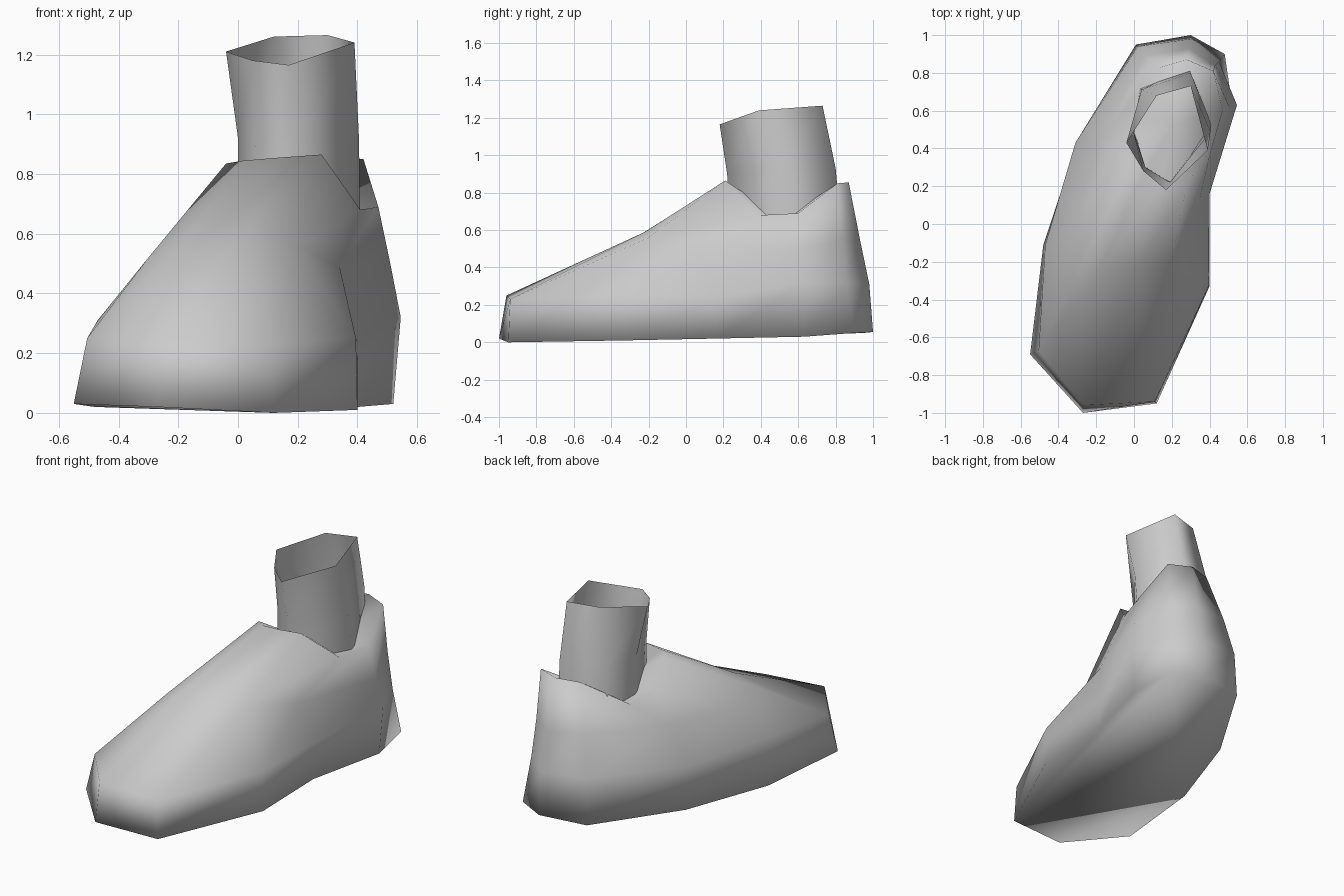
import bpy
import bmesh

default_cube = bpy.data.objects.get("Cube")
if default_cube:
    bpy.data.objects.remove(default_cube, do_unlink=True)


def make_material(name, colour):
    material = bpy.data.materials.new(name)
    material.use_nodes = True
    material.diffuse_color = colour
    shader = material.node_tree.nodes["Principled BSDF"]
    shader.inputs["Base Color"].default_value = colour
    shader.inputs["Roughness"].default_value = 0.8
    return material


def loft(name, rings, material, closed_bottom=False, top_centre=None):
    """Join matching closed rings with quads, from the lowest ring upward."""
    mesh_builder = bmesh.new()
    loops = [[mesh_builder.verts.new(point) for point in ring] for ring in rings]
    for lower, upper in zip(loops, loops[1:]):
        count = len(lower)
        for i in range(count):
            following = (i + 1) % count
            mesh_builder.faces.new(
                (lower[i], lower[following], upper[following], upper[i]))
    if closed_bottom:
        mesh_builder.faces.new(list(reversed(loops[0])))
    if top_centre:
        # Dished top: a fan of triangles down to one central point
        centre = mesh_builder.verts.new(top_centre)
        rim = loops[-1]
        for start, end in zip(rim, rim[1:] + rim[:1]):
            mesh_builder.faces.new((start, end, centre))
    for face in mesh_builder.faces:
        face.smooth = True
    mesh = bpy.data.meshes.new(name)
    mesh_builder.to_mesh(mesh)
    mesh_builder.free()
    mesh.materials.append(material)
    shape = bpy.data.objects.new(name, mesh)
    bpy.context.collection.objects.link(shape)
    return shape


grey = make_material("plain grey", (0.6, 0.6, 0.6, 1))

# Shoe rings run from the toe along the left side, round the heel and back
sole = [
    (-.27, -1, .02), (.12, -.95, 0), (.4, -.33, .01), (.4, .16, .02),
    (.52, .63, .03), (.48, .9, .05), (.3, 1, .055), (.01, .95, .05),
    (-.3, .43, .03), (-.48, -.11, .02), (-.55, -.69, .03)]
side_wall = [
    (-.27, -.96, .25), (.11, -.94, .23), (.395, -.33, .25), (.4, .16, .24),
    (.545, .63, .32), (.45, .86, .32), (.3, .98, .31), (.02, .94, .33),
    (-.31, .43, .3), (-.47, -.11, .31), (-.505, -.67, .25)]
instep = [
    (-.17, -.23, .585), (.02, -.22, .59), (.2, -.2, .56), (.34, .1, .49),
    (.51, .61, .5), (.43, .84, .55), (.29, .93, .55), (.06, .89, .57),
    (-.19, .43, .52), (-.31, .03, .5), (-.3, -.26, .52)]
collar = [
    (.02, .21, .845), (.14, .2, .855), (.28, .21, .865), (.41, .4, .68),
    (.47, .6, .69), (.42, .81, .85), (.28, .87, .855), (.14, .83, .85),
    (-.05, .61, .68), (-.07, .42, .7), (-.04, .26, .835)]
loft("shoe", [sole, side_wall, instep, collar], grey,
     closed_bottom=True, top_centre=(.2, .52, .66))

# Open ankle tube, tucked inside the collar
tube_bottom = [
    (0, .5, .6), (.05, .31, .6), (.2, .24, .6),
    (.41, .53, .6), (.29, .83, .6), (.03, .72, .6)]
tube_middle = [
    (0, .48, .92), (.06, .3, .91), (.19, .22, .9),
    (.405, .49, .92), (.3, .8, .93), (.04, .71, .93)]
tube_top = [
    (-.04, .43, 1.21), (.05, .28, 1.18), (.17, .18, 1.165),
    (.39, .39, 1.24), (.3, .73, 1.265), (.12, .68, 1.26)]
loft("ankle_tube", [tube_bottom, tube_middle, tube_top], grey)
